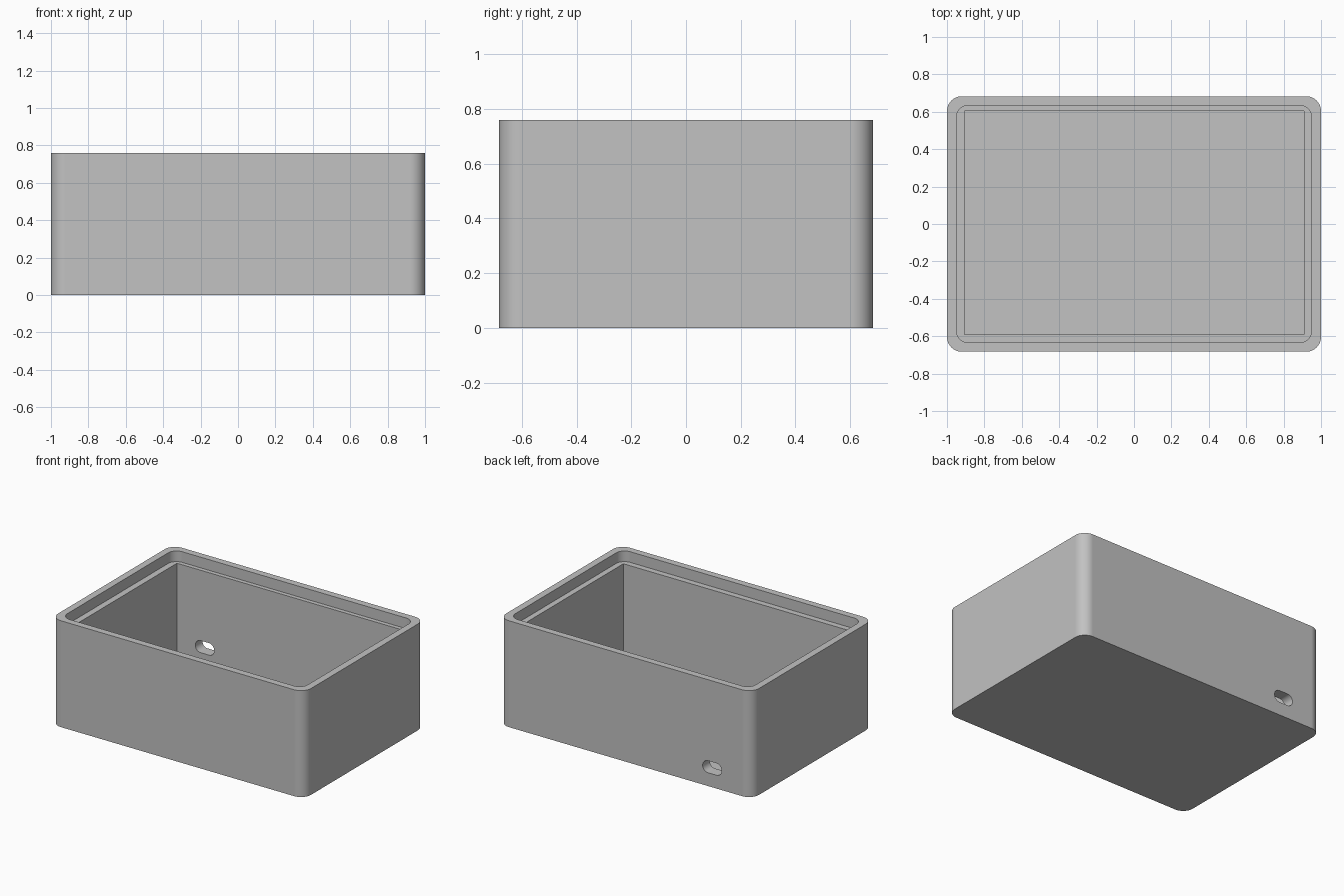
import bpy, bmesh, math
from mathutils import Matrix

cube = bpy.data.objects.get("Cube")
if cube:
    bpy.data.objects.remove(cube, do_unlink=True)

grey = bpy.data.materials.new("plain grey")
grey.use_nodes = True
colour = (0.54, 0.54, 0.54, 1)
grey.diffuse_color = colour
grey.node_tree.nodes["Principled BSDF"].inputs["Base Color"].default_value = colour


def prism(name, width, depth, radius, low, high, transform=Matrix()):
    """Extrude a rectangle with rounded corners from low to high."""
    steps = 16 if radius else 0
    points = []
    for i, (sx, sy) in enumerate([(1, 1), (-1, 1), (-1, -1), (1, -1)]):
        for s in range(steps + 1):
            a = math.pi / 2 * (i + (s / steps if steps else 0))
            points.append((sx * (width / 2 - radius) + radius * math.cos(a),
                           sy * (depth / 2 - radius) + radius * math.sin(a), low))
    bm = bmesh.new()
    face = bm.faces.new([bm.verts.new(p) for p in points])
    top = bmesh.ops.extrude_face_region(bm, geom=[face])["geom"]
    bmesh.ops.translate(bm, vec=(0, 0, high - low),
                        verts=[v for v in top if isinstance(v, bmesh.types.BMVert)])
    bmesh.ops.remove_doubles(bm, verts=bm.verts, dist=1e-5)
    bm.transform(transform)
    bmesh.ops.recalc_face_normals(bm, faces=bm.faces)
    mesh = bpy.data.meshes.new(name)
    bm.to_mesh(mesh)
    bm.free()
    mesh.materials.append(grey)
    obj = bpy.data.objects.new(name, mesh)
    bpy.context.collection.objects.link(obj)
    return obj


HEIGHT, LEDGE, FLOOR = 0.76, 0.684, 0.03

# Outer body
body = prism("enclosure_body", 2, 1.366, 0.08, 0, HEIGHT)

# Lid recess, square-cornered cavity and cable slot through the back wall
slot_place = Matrix.Translation((-0.685, 0.64, 0.138)) @ Matrix.Rotation(math.pi / 2, 4, "X")
cutters = [
    prism("lid_recess_cutter", 1.9, 1.268, 0.065, LEDGE, HEIGHT + 0.1),
    prism("cavity_cutter", 1.814, 1.195, 0, FLOOR, HEIGHT + 0.05,
          Matrix.Translation((0.002, 0.006, 0))),
    prism("cable_slot_cutter", 0.15, 0.086, 0.0425, -0.1, 0.1, slot_place),
]

bpy.ops.object.select_all(action="DESELECT")
bpy.context.view_layer.objects.active = body
body.select_set(True)
for cutter in cutters:
    cutter.hide_render = True
    cut = body.modifiers.new(cutter.name, "BOOLEAN")
    cut.operation = "DIFFERENCE"
    cut.solver = "EXACT"
    cut.object = cutter
    bpy.ops.object.modifier_apply(modifier=cut.name)
    bpy.data.objects.remove(cutter, do_unlink=True)

# Smooth rounded corners, crisp rims
bpy.ops.object.shade_smooth_by_angle(angle=math.radians(30))
weighted = body.modifiers.new("flat_walls", "WEIGHTED_NORMAL")
weighted.keep_sharp = True
